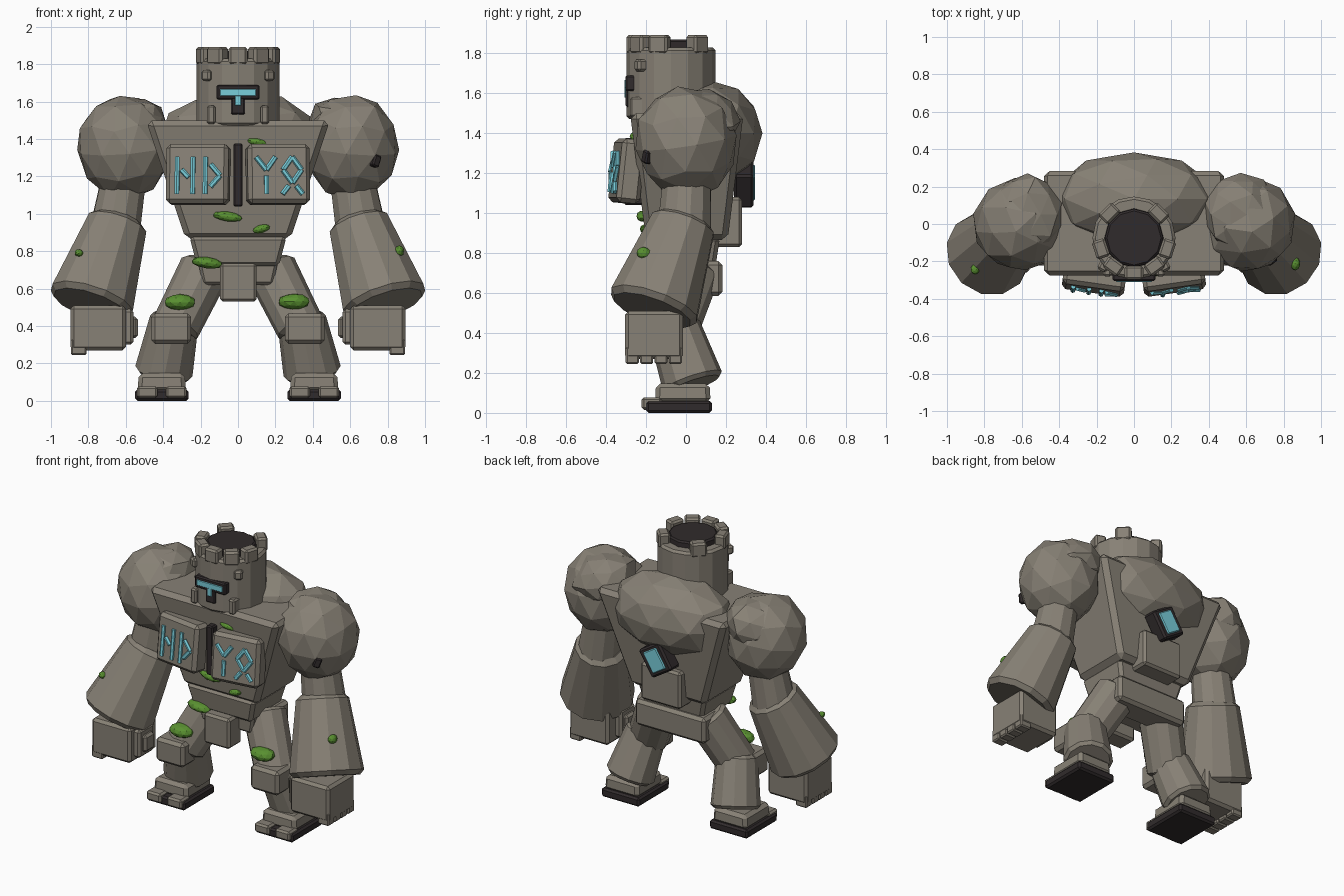
import bpy, bmesh, math, random
from mathutils import Vector, Matrix, Euler

random.seed(4)
if "Cube" in bpy.data.objects:
    bpy.data.objects.remove(bpy.data.objects["Cube"])


def material(name, rgb):
    m = bpy.data.materials.new(name)
    m.use_nodes = True
    m.diffuse_color = (*rgb, 1)
    m.node_tree.nodes["Principled BSDF"].inputs["Base Color"].default_value = (*rgb, 1)
    return m


STONE = material("warm_grey_stone", (0.245, 0.22, 0.18))
DARK = material("dark_stone", (0.03, 0.024, 0.025))
GLOW = material("cyan_glow", (0.19, 0.62, 0.71))
MOSS = material("green_moss", (0.1, 0.28, 0.03))


def finish(name, bm, mat, matrix):
    bmesh.ops.recalc_face_normals(bm, faces=bm.faces[:])
    me = bpy.data.meshes.new(name)
    bm.to_mesh(me)
    bm.free()
    me.materials.append(mat)
    ob = bpy.data.objects.new(name, me)
    ob.matrix_world = matrix
    bpy.context.collection.objects.link(ob)
    return ob


def turned(loc, degrees):
    return Matrix.Translation(loc) @ Euler([math.radians(a) for a in degrees]).to_matrix().to_4x4()


def chamfer(bm, edges, width):
    if width:
        bmesh.ops.bevel(bm, geom=edges, offset=width, segments=1, affect='EDGES')


def multiply(v, size):
    return Vector([a * b for a, b in zip(v, size)])


def sided(s, lo, hi):
    """Mirror a corner pair to side s."""
    xs = sorted((s * lo[0], s * hi[0]))
    return (xs[0], *lo[1:]), (xs[1], *hi[1:])


def box(name, lo, hi, mat=STONE, bevel=0.015, taper=(1, 1), rot=(0, 0, 0)):
    """Chamfered box between two corners; taper scales the bottom face."""
    lo, hi = Vector(lo), Vector(hi)
    bm = bmesh.new()
    bmesh.ops.create_cube(bm, size=1)
    for v in bm.verts:
        low = v.co.z < 0
        v.co = multiply(v.co, hi - lo)
        if low:
            v.co.x *= taper[0]
            v.co.y *= taper[1]
    chamfer(bm, bm.edges[:], bevel)
    return finish(name, bm, mat, turned((lo + hi) / 2, rot))


def limb(name, a, b, ra, rb, mat=STONE, sides=12, bevel=0.02):
    """Faceted tapered column from a to b."""
    a, b = Vector(a), Vector(b)
    bm = bmesh.new()
    bmesh.ops.create_cone(bm, cap_ends=True, segments=sides, radius1=ra, radius2=rb, depth=(b - a).length)
    chamfer(bm, [e for e in bm.edges if any(len(f.verts) > 4 for f in e.link_faces)], bevel)
    turn = (b - a).to_track_quat('Z', 'Y').to_matrix().to_4x4()
    return finish(name, bm, mat, Matrix.Translation((a + b) / 2) @ turn)


def rock(name, loc, radii, mat=STONE, rough=0.04, rot=(0, 0, 0)):
    """Irregular faceted ellipsoid."""
    bm = bmesh.new()
    bmesh.ops.create_icosphere(bm, subdivisions=2, radius=1)
    for v in bm.verts:
        v.co = multiply(v.co * (1 + random.uniform(-rough, rough)), radii)
    return finish(name, bm, mat, turned(loc, rot))


# Torso, waist and pelvis
box("torso", (-0.492, -0.28, 0.865), (0.492, 0.288, 1.5), bevel=0.03, taper=(0.57, 0.72))
box("waist", (-0.26, -0.2, 0.72), (0.26, 0.17, 0.88), bevel=0.02, taper=(0.84, 0.87))
box("pelvis", (-0.22, -0.14, 0.62), (0.22, 0.1, 0.77), taper=(0.85, 0.9))
box("hip_block", (-0.265, 0, 0.585), (0.265, 0.182, 0.76), bevel=0.02)
box("front_loin_block", (-0.095, -0.24, 0.53), (0.1, -0.1, 0.735))
rock("back_hump", (0, 0.135, 1.4), (0.435, 0.253, 0.262), rough=0.025)
box("lower_back_block", (-0.15, 0.12, 0.83), (0.15, 0.28, 1.08))
box("chest_seam", (-0.025, -0.31, 1.04), (0.025, -0.2, 1.375), DARK, 0.008)

# Glowing stone set in the back
box("back_gem_frame", (-0.09, 0.24, 1.055), (0.09, 0.338, 1.25), DARK, 0.012, rot=(0, 32, 0))
box("back_gem", (-0.057, 0.3, 1.08), (0.057, 0.346, 1.225), GLOW, 0.006, rot=(0, 32, 0))

# Chest plates with abstract glowing inlays: (x, z) strokes in plate space
bars_and_wedge = [[(-0.105, 0.1), (-0.105, -0.1)], [(-0.02, 0.1), (-0.02, -0.1)],
                  [(-0.082, 0.03), (-0.043, -0.01)],
                  [(0.047, 0.1), (0.047, -0.1)],
                  [(0.075, 0.06), (0.127, 0), (0.075, -0.06)]]
wedge_and_diamond = [[(-0.125, 0.1), (-0.07, 0.03), (-0.02, 0.1)], [(-0.07, 0), (-0.07, -0.1)],
                     [(0.07, 0.1), (0.12, 0.03), (0.07, -0.04), (0.02, 0.03), (0.07, 0.1)],
                     [(0.05, -0.055), (0.015, -0.1)], [(0.09, -0.055), (0.125, -0.1)]]
for s, strokes in ((-1, bars_and_wedge), (1, wedge_and_diamond)):
    side = "left" if s > 0 else "right"
    lo, hi = sided(s, (0.045, -0.355, 1.05), (0.38, -0.235, 1.37))
    plate = box(side + "_chest_plate", lo, hi, bevel=0.022, rot=(-6, 0, 8 * s))
    for stroke in strokes:
        for p, q in zip(stroke, stroke[1:]):
            a, b = (plate.matrix_world @ Vector((x, -0.064, z - 0.012)) for x, z in (p, q))
            limb(side + "_chest_inlay", a, b, 0.014, 0.014, GLOW, 6, 0)

# Head, face and crown
HY = -0.075
limb("head", (0, HY, 1.47), (0, HY, 1.83), 0.222, 0.222, sides=16, bevel=0.015)
limb("crown_pit", (0, HY, 1.8), (0, HY, 1.87), 0.16, 0.155, DARK, 12, 0.01)
for angle in (45, 135, 198, 234, 270, 306, 342):
    a = math.radians(angle)
    c = Vector((0.186 * math.cos(a), HY + 0.186 * math.sin(a), 1.845))
    half = Vector((0.037, 0.05, 0.047))
    box("crown_block", c - half, c + half, bevel=0.012, rot=(0, 0, angle))
box("visor_bar", (-0.115, -0.304, 1.61), (0.115, -0.22, 1.69), DARK, 0.008)
box("visor_stem", (-0.037, -0.302, 1.53), (0.037, -0.22, 1.63), DARK, 0.008)
box("visor_glow", (-0.097, -0.309, 1.629), (0.097, -0.29, 1.667), GLOW, 0.003)
box("visor_glow_stem", (-0.017, -0.308, 1.578), (0.017, -0.29, 1.64), GLOW, 0.003)
for s in (-1, 1):
    box("brow_stud", *sided(s, (0.13, -0.255, 1.71), (0.185, -0.18, 1.77)), bevel=0.012, rot=(0, 0, 30 * s))
    box("cheek_block", *sided(s, (0.12, -0.28, 1.48), (0.165, -0.19, 1.58)), bevel=0.01)

# Arms and legs
for s in (-1, 1):
    side = "left_" if s > 0 else "right_"
    rock(side + "shoulder", (s * 0.607, 0, 1.355), (0.255, 0.255, 0.282), rough=0.03, rot=(10, 0, 30 * s))
    rock(side + "shoulder_cap", (s * 0.57, 0.05, 1.46), (0.205, 0.22, 0.17), rough=0.07, rot=(0, 12 * s, 0))
    limb(side + "upper_arm", (s * 0.6, 0.01, 1.25), (s * 0.66, -0.01, 0.9), 0.118, 0.138)
    limb(side + "forearm", (s * 0.79, -0.17, 0.512), (s * 0.638, -0.005, 0.968), 0.238, 0.162, bevel=0.03)
    box(side + "hand", *sided(s, (0.6, -0.305, 0.27), (0.895, -0.015, 0.51)), bevel=0.018)
    for i in range(4):
        y = -0.302 + i * 0.072
        box(side + "finger", *sided(s, (0.81, y, 0.245), (0.893, y + 0.066, 0.33)), bevel=0.008)
    box(side + "thumb_base", *sided(s, (0.56, -0.26, 0.3), (0.62, -0.1, 0.49)), bevel=0.015)
    box(side + "thumb", *sided(s, (0.535, -0.23, 0.335), (0.6, -0.13, 0.45)), bevel=0.015)

    limb(side + "thigh", (s * 0.17, 0.04, 0.72), (s * 0.34, -0.08, 0.38), 0.138, 0.13)
    box(side + "knee_block", *sided(s, (0.25, -0.235, 0.305), (0.463, -0.07, 0.468)), bevel=0.02)
    limb(side + "shin", (s * 0.4, 0.038, 0.14), (s * 0.337, -0.067, 0.45), 0.157, 0.13)
    box(side + "sole", *sided(s, (0.265, -0.2, 0), (0.55, 0.13, 0.06)), DARK, 0.012)
    box(side + "foot", *sided(s, (0.285, -0.15, 0.05), (0.53, 0.118, 0.148)), bevel=0.022, taper=(1.06, 1.04))
    for x in (0.275, 0.43):
        box(side + "toe", *sided(s, (x, -0.222, 0.015), (x + 0.11, -0.12, 0.078)), bevel=0.012)

# Moss patches and a dark chip
for loc, radii, tilt in (
        ((-0.31, -0.163, 0.527), (0.085, 0.06, 0.043), 0), ((0.3, -0.163, 0.53), (0.085, 0.06, 0.043), 0),
        ((-0.165, -0.18, 0.738), (0.085, 0.05, 0.03), 8), ((-0.055, -0.218, 0.985), (0.08, 0.03, 0.026), 8),
        ((0.125, -0.205, 0.92), (0.048, 0.025, 0.022), -15), ((0.1, -0.252, 1.385), (0.058, 0.03, 0.022), 10),
        ((0.862, -0.212, 0.8), (0.026, 0.036, 0.03), 0), ((-0.85, -0.242, 0.79), (0.024, 0.028, 0.02), 20)):
    rock("moss_patch", loc, radii, MOSS, 0.03, (0, tilt, 0))
box("shoulder_chip", (0.71, -0.215, 1.25), (0.755, -0.168, 1.315), DARK, 0.008, rot=(0, 20, 35))
